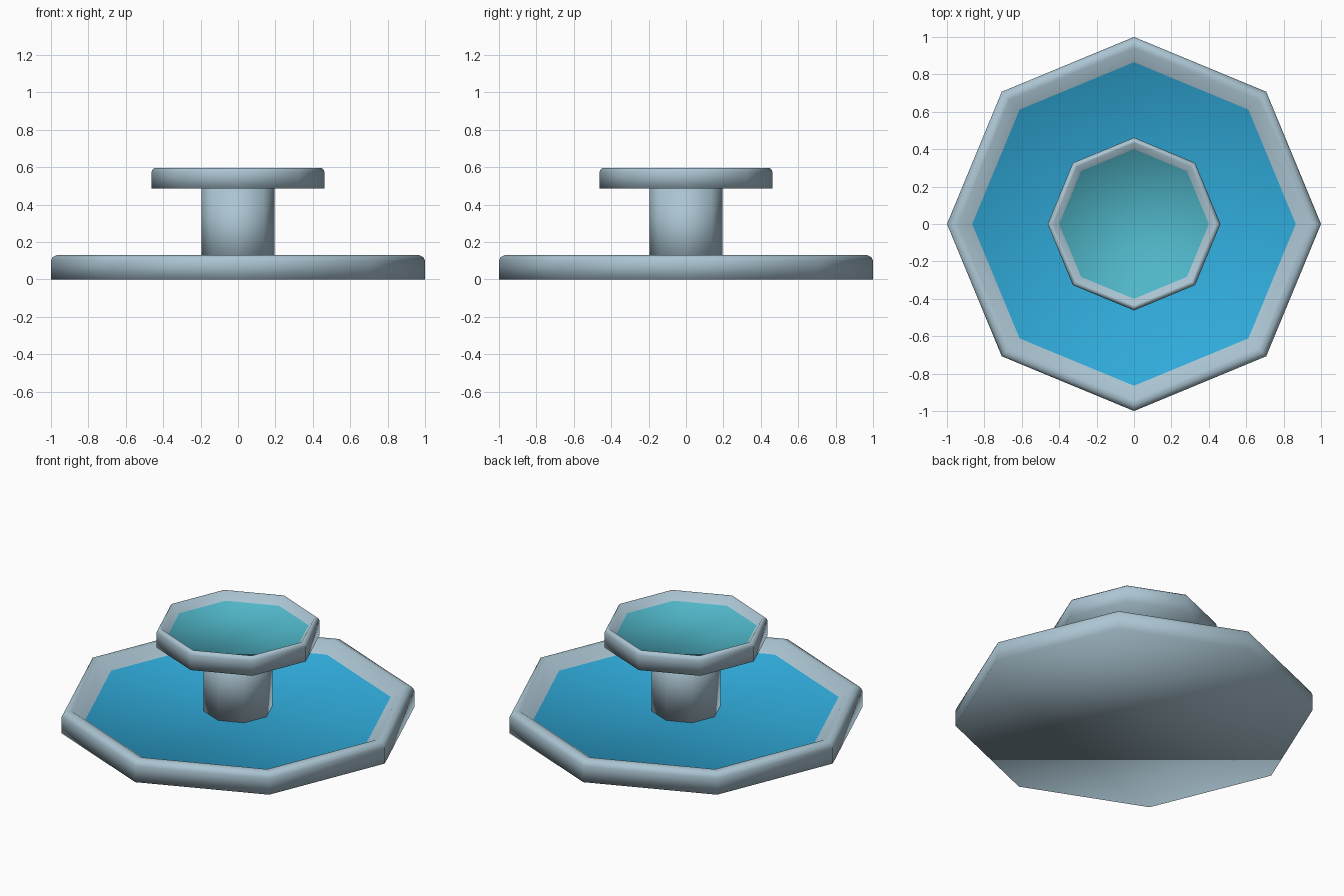
import bpy
import bmesh
import math

if "Cube" in bpy.data.objects:
    bpy.data.objects.remove(bpy.data.objects["Cube"])

SIDES = 8


def material(name, rgb):
    m = bpy.data.materials.new(name)
    m.diffuse_color = (*rgb, 1.0)
    m.use_nodes = True
    m.node_tree.nodes["Principled BSDF"].inputs["Base Color"].default_value = m.diffuse_color
    return m


stone = material("pale blue stone", (0.41, 0.56, 0.65))
water_blue = material("blue water", (0.03, 0.41, 0.71))
water_teal = material("teal water", (0.08, 0.47, 0.58))


def octagon_part(name, profile, top_material):
    """Sweep a (radius, z) profile round eight sides and cap both ends."""
    bm = bmesh.new()
    rings = []
    for r, z in profile:
        rings.append([bm.verts.new((r * math.cos(2 * math.pi * i / SIDES),
                                    r * math.sin(2 * math.pi * i / SIDES), z))
                      for i in range(SIDES)])
    for low, high in zip(rings, rings[1:]):
        for i in range(SIDES):
            j = (i + 1) % SIDES
            bm.faces.new((low[i], low[j], high[j], high[i]))
    bm.faces.new(list(reversed(rings[0])))
    cap = bm.faces.new(rings[-1])
    cap.material_index = 1
    for f in bm.faces:
        f.smooth = True
    mesh = bpy.data.meshes.new(name)
    bm.to_mesh(mesh)
    bm.free()
    mesh.materials.append(stone)
    mesh.materials.append(top_material)
    obj = bpy.data.objects.new(name, mesh)
    bpy.context.collection.objects.link(obj)
    return obj


# Wide lower basin, its cap is the water surface
octagon_part("lower_basin",
             [(1.0, 0.0), (1.0, 0.10), (0.99, 0.12), (0.97, 0.13),
              (0.94, 0.13), (0.865, 0.073)], water_blue)

# Central column
octagon_part("column", [(0.195, 0.07), (0.195, 0.485)], stone)

# Small upper bowl with teal water
octagon_part("upper_bowl",
             [(0.462, 0.485), (0.462, 0.575), (0.457, 0.588), (0.447, 0.597),
              (0.435, 0.597), (0.40, 0.552)], water_teal)
